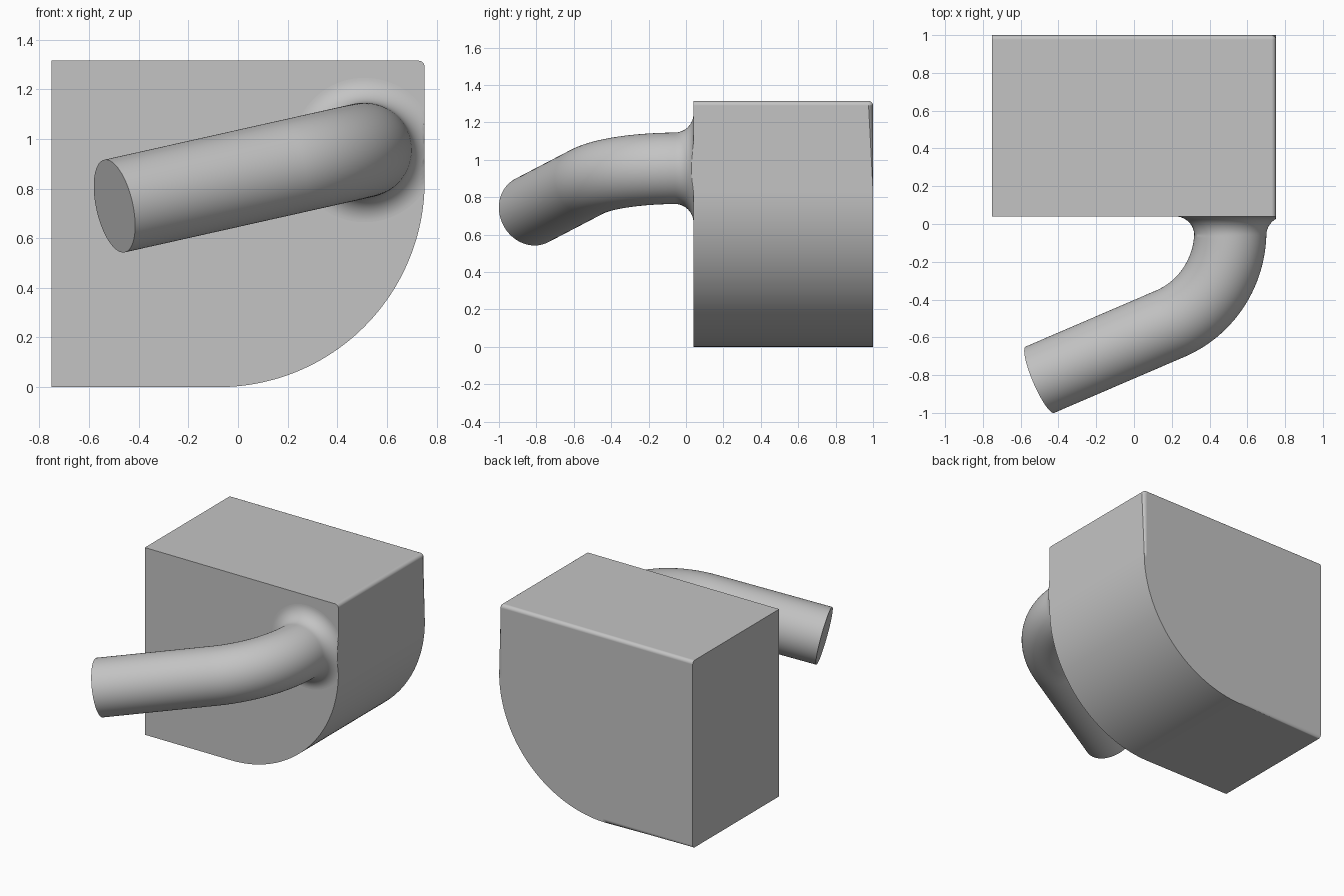
import bpy, bmesh
from math import sin, cos, tan, pi, radians
from mathutils import Vector

cube = bpy.data.objects.get("Cube")
if cube:
    bpy.data.objects.remove(cube, do_unlink=True)

grey = bpy.data.materials.new("plain grey")
grey.use_nodes = True
colour = (0.55, 0.55, 0.55, 1)
grey.diffuse_color = colour
grey.node_tree.nodes["Principled BSDF"].inputs["Base Color"].default_value = colour

HALF, FRONT, BACK, TOP = 0.752, 0.04, 1.0, 1.315


def finish(bm, name):
    """Turn a bmesh into a smooth shaded object with crisp edges."""
    bmesh.ops.recalc_face_normals(bm, faces=bm.faces)
    mesh = bpy.data.meshes.new(name)
    bm.to_mesh(mesh)
    bm.free()
    mesh.materials.append(grey)
    obj = bpy.data.objects.new(name, mesh)
    bpy.context.collection.objects.link(obj)
    bpy.ops.object.select_all(action='DESELECT')
    obj.select_set(True)
    bpy.context.view_layer.objects.active = obj
    bpy.ops.object.shade_smooth_by_angle(angle=radians(30))
    return obj


def arc(cx, cz, r, start, end, steps):
    angles = [radians(start + (end - start) * i / steps) for i in range(steps + 1)]
    return [(cx + r * cos(a), cz + r * sin(a)) for a in angles]


# Block: profile with one big round corner and one small one, pushed back
big, small = 0.83, 0.025
profile = [(-HALF, TOP), (-HALF, 0)]
profile += arc(HALF - big, big, big, -90, 0, 48)
profile += arc(HALF - small, TOP - small, small, 0, 90, 6)
bm = bmesh.new()
face = bm.faces.new([bm.verts.new((x, FRONT, z)) for x, z in profile])
out = bmesh.ops.extrude_face_region(bm, geom=[face], use_keep_orig=True)
for v in out["geom"]:
    if isinstance(v, bmesh.types.BMVert):
        v.co.y = BACK
# Rounded back rim, except along the flat side
rim = [e for e in bm.edges
       if all(v.co.y > BACK - 0.001 for v in e.verts)
       and not all(v.co.x < -HALF + 0.001 for v in e.verts)]
bmesh.ops.bevel(bm, geom=rim, offset=0.024, segments=5, profile=0.5,
                affect='EDGES', clamp_overlap=True)
block = finish(bm, "block")
weighted = block.modifiers.new("even shading", 'WEIGHTED_NORMAL')
weighted.keep_sharp = True

# Bent rod: straight stub, circular bend, straight run
RADIUS, BEND, FILLET, SIDES = 0.191, 0.53, 0.1, 96
ahead = Vector((0, -1, 0))
run = Vector((-1, -0.43, -0.224)).normalized()
turn = ahead.angle(run)
inward = (run - ahead * run.dot(ahead)).normalized()
normal = ahead.cross(inward).normalized()
corner = Vector((0.51, -0.391, 0.955))
reach = BEND * tan(turn / 2)
bend_start = corner - ahead * reach

rings = []  # centre, direction, radius
# Flared foot where the rod meets the block
for i in range(17):
    a = pi / 2 * i / 16
    centre = Vector((corner.x, FRONT - FILLET * (1 - cos(a)), corner.z))
    rings.append((centre, ahead, RADIUS + FILLET * (1 - sin(a))))
foot_end = FRONT - FILLET
for i in range(41):
    a = turn * i / 40
    centre = bend_start + ahead * BEND * sin(a) + inward * BEND * (1 - cos(a))
    if centre.y < foot_end - 0.005:
        rings.append((centre, ahead * cos(a) + inward * sin(a), RADIUS))
rings.append((corner + run * 1.12, run, RADIUS))

bm = bmesh.new()
loops = []
for centre, direction, r in rings:
    side = direction.cross(normal)
    loop = []
    for k in range(SIDES):
        a = 2 * pi * k / SIDES
        p = centre + (side * cos(a) + normal * sin(a)) * r
        p.x = min(p.x, HALF)  # the foot is trimmed flush with the block side
        loop.append(bm.verts.new(p))
    loops.append(loop)
for low, high in zip(loops, loops[1:]):
    for k in range(SIDES):
        j = (k + 1) % SIDES
        bm.faces.new((low[k], low[j], high[j], high[k]))
bm.faces.new(loops[-1])
finish(bm, "bent_rod")
